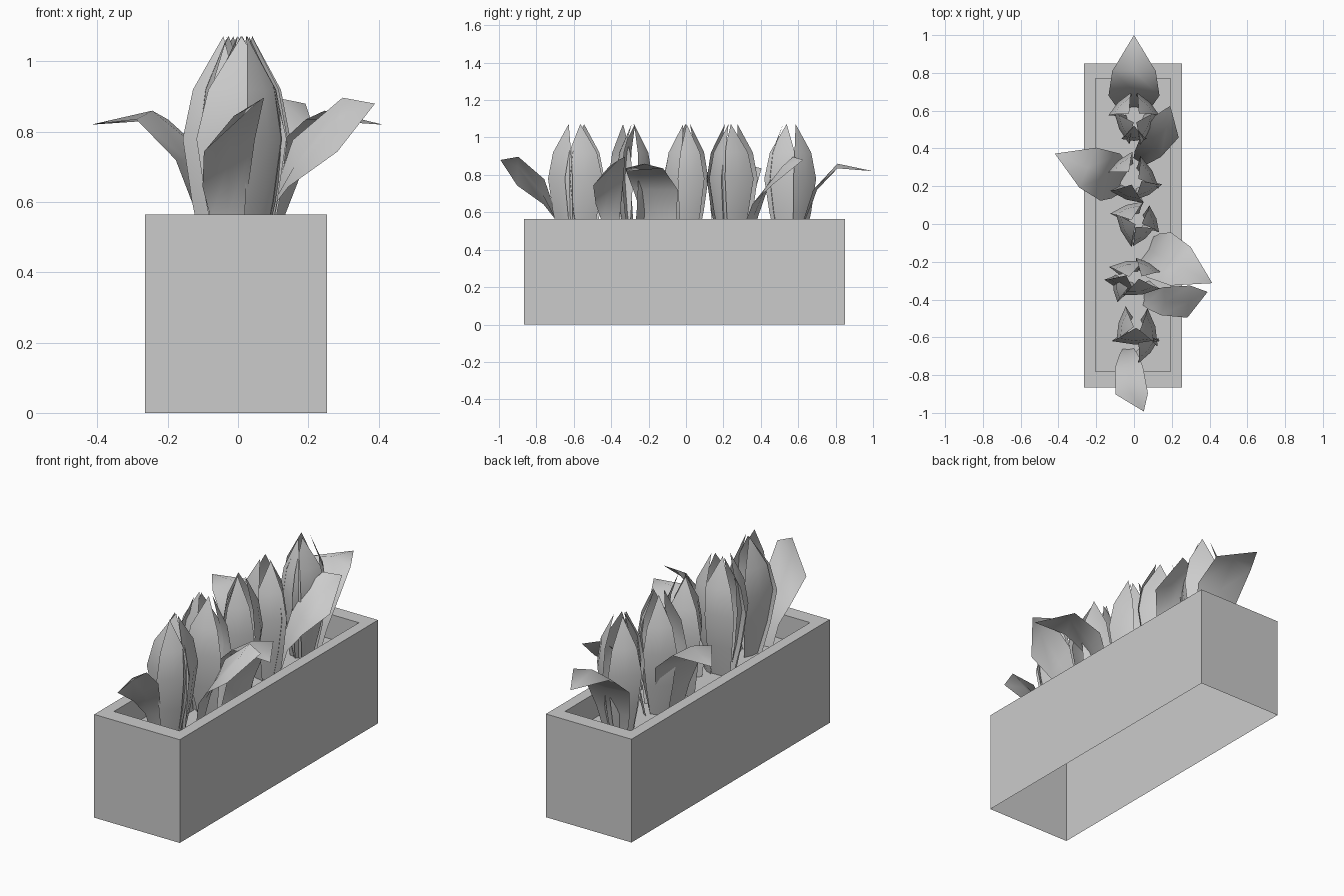
import bpy, bmesh
from math import radians, cos, sin
from mathutils import Vector

if "Cube" in bpy.data.objects:
    bpy.data.objects.remove(bpy.data.objects["Cube"])

SOIL = 0.43


def finish(name, bm, smooth):
    mesh = bpy.data.meshes.new(name)
    bm.to_mesh(mesh)
    bm.free()
    for p in mesh.polygons:
        p.use_smooth = smooth
    ob = bpy.data.objects.new(name, mesh)
    bpy.context.collection.objects.link(ob)


# Planter trough: open underneath, with rim, inner walls and soil
bm = bmesh.new()
outer, inner = (-0.265, 0.253, -0.865, 0.85), (-0.205, 0.193, -0.78, 0.77)
rings = []
for (x0, x1, y0, y1), z in ((outer, 0), (outer, 0.565), (inner, 0.565), (inner, SOIL)):
    rings.append([bm.verts.new((x, y, z)) for x, y in ((x0, y0), (x1, y0), (x1, y1), (x0, y1))])
for a, b in zip(rings, rings[1:]):
    for i in range(4):
        j = (i + 1) % 4
        bm.faces.new((a[i], a[j], b[j], b[i]))
bm.faces.new(rings[-1])
finish("planter_box", bm, False)

# Leaf profiles: (outward distance, height, half width, shift to the left)
DROOPING = [(0, SOIL, .07, 0), (.02, .565, .10, 0), (.07, .72, .135, 0),
            (.20, .835, .115, 0), (.39, .82, 0, 0)]
TWISTED = [(0, SOIL, .03, 0), (.03, .565, .05, 0), (.10, .71, .10, 0),
           (.24, .82, .115, .01), (.335, .88, 0, .07)]
UPRIGHT = [(0, SOIL, .05, 0), (.03, .60, .075, 0), (.05, .78, .095, 0),
           (.035, .92, .07, 0), (-.02, 1.072, 0, 0)]


def leaf(name, profile, x, y, angle, scale=1.0, roll=0.0):
    a = radians(angle)
    out = Vector((cos(a), sin(a), 0))
    left = Vector((-sin(a), cos(a), 0))
    bm = bmesh.new()
    rows = []
    for d, z, w, s in profile:
        r = radians(roll) * min(d / .1, 1)      # the twist grows along the leaf
        side = left * cos(r) + Vector((0, 0, sin(r)))
        c = Vector((x, y, z)) + out * d + left * s
        if w == 0:
            rows.append([bm.verts.new(c)] * 3)
        else:
            w *= scale
            ridge = Vector((0, 0, .025)) if d > .15 else out * w * .15
            rows.append([bm.verts.new(c - side * w), bm.verts.new(c + ridge),
                         bm.verts.new(c + side * w)])
    for p, q in zip(rows, rows[1:]):
        for i in range(2):
            f = [p[i], p[i + 1], q[i + 1], q[i]]
            bm.faces.new(f if q[0] is not q[1] else f[:3])
    finish(name, bm, True)


# Broad leaves drooping over the sides
for x, y, ang in ((0, .61, 90), (-.06, .22, 157), (.07, -.13, -28)):
    leaf("drooping_leaf", DROOPING, x, y, ang)

# Arching leaves with a sideways twist
for x, y, ang in ((.05, -.40, -5), (-.03, -.66, -88), (.02, .33, 48)):
    leaf("twisted_leaf", TWISTED, x, y, ang, roll=42)

# Upright blades grouped along the trough: x, y, facing angle, width scale
uprights = [
    (.01, -.57, -90, 1.35), (.05, -.56, 15, 1.1), (-.02, -.54, 165, 1.0), (.04, -.64, -40, .9),
    (-.05, -.29, -115, 1.0), (.03, -.31, -80, 1.05), (-.03, -.26, 100, 1.0),
    (-.05, -.34, 190, .7), (.05, -.26, 60, .8),
    (-.01, -.01, 205, 1.05), (.06, .01, 20, .8), (-.02, .04, 110, 1.0), (.02, -.03, -50, .8),
    (.05, .21, -60, .9), (-.02, .19, -110, 1.0), (.04, .25, 30, 1.05), (-.04, .29, 130, .9),
    (-.02, .53, 205, 1.0), (.03, .53, -25, 1.05), (.04, .60, 45, .9), (-.04, .60, 135, .9),
    (0, .50, -90, .7),
]
for x, y, ang, s in uprights:
    leaf("upright_leaf", UPRIGHT, x, y, ang, s)
